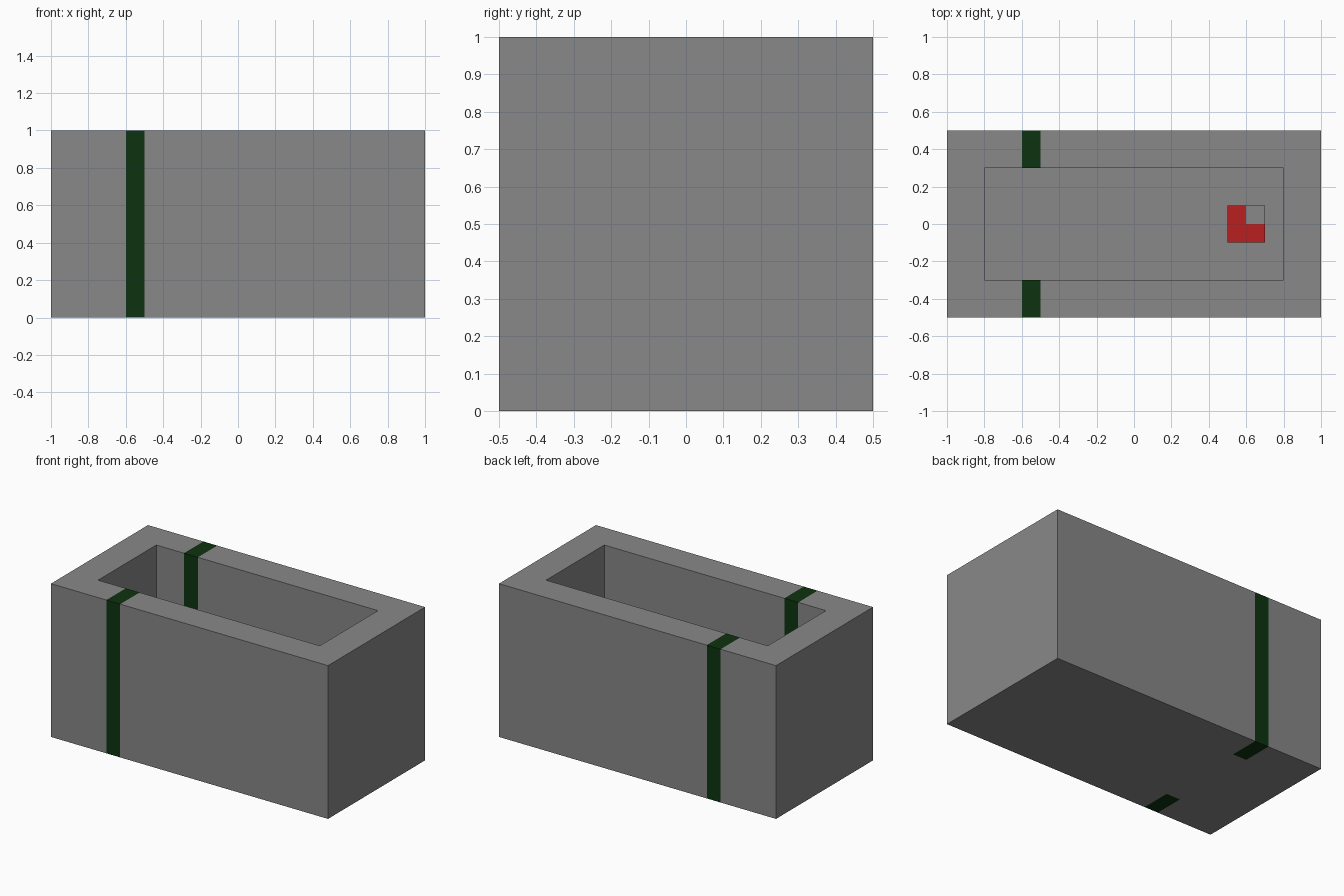
import bpy, bmesh
from mathutils import Matrix, Vector

cube = bpy.data.objects.get("Cube")
if cube:
    bpy.data.objects.remove(cube, do_unlink=True)


def material(name, rgb):
    m = bpy.data.materials.new(name)
    m.use_nodes = True
    m.diffuse_color = (*rgb, 1)
    bsdf = next(n for n in m.node_tree.nodes if n.type == 'BSDF_PRINCIPLED')
    bsdf.inputs["Base Color"].default_value = (*rgb, 1)
    return m


GREY = material("stone grey", (0.246, 0.246, 0.246))
GREEN = material("dark green", (0.004, 0.033, 0.005))
RED = material("red", (0.479, 0.0145, 0.0145))

WALL, FLOOR = 0.2, 0.2          # wall and floor thickness


def box(size, centre):
    bm = bmesh.new()
    bmesh.ops.create_cube(bm, size=1, matrix=Matrix.Translation(centre) @ Matrix.Diagonal((*size, 1)))
    return bm


def cut(bm, axis, value):
    """Split all faces along an axis-aligned plane."""
    co, no = Vector(), Vector()
    co[axis], no[axis] = value, 1
    bmesh.ops.bisect_plane(bm, geom=bm.verts[:] + bm.edges[:] + bm.faces[:],
                           dist=1e-5, plane_co=co, plane_no=no)


def finish(bm, name, materials, rule):
    """Colour faces by their centre and make the object."""
    for f in bm.faces:
        f.material_index = int(rule(f.calc_center_median()))
    bmesh.ops.recalc_face_normals(bm, faces=bm.faces[:])
    me = bpy.data.meshes.new(name)
    bm.to_mesh(me)
    bm.free()
    for m in materials:
        me.materials.append(m)
    ob = bpy.data.objects.new(name, me)
    bpy.context.collection.objects.link(ob)
    return ob


# Open basin: block with its top inset and pushed down
bm = box((2, 1, 1), (0, 0, 0.5))
top = max(bm.faces, key=lambda f: f.calc_center_median().z)
bmesh.ops.inset_region(bm, faces=[top], thickness=WALL, use_even_offset=True)
pit = bmesh.ops.extrude_discrete_faces(bm, faces=[top])["faces"][0]
bmesh.ops.translate(bm, verts=pit.verts[:], vec=(0, 0, FLOOR - 1))

# Green band running through both long walls
for x in (-0.6, -0.5):
    cut(bm, 0, x)
for y in (-0.3, 0.3):
    cut(bm, 1, y)
finish(bm, "basin", (GREY, GREEN),
       lambda c: -0.6 < c.x < -0.5 and abs(c.y) > 0.29)

# Raised square block on the floor, red with one grey quarter
bm = box((0.2, 0.2, 0.1), (0.6, 0, FLOOR + 0.05))
cut(bm, 0, 0.6)
cut(bm, 1, 0)
finish(bm, "floor_block", (RED, GREY),
       lambda c: c.x > 0.61 and c.y > 0.01)
